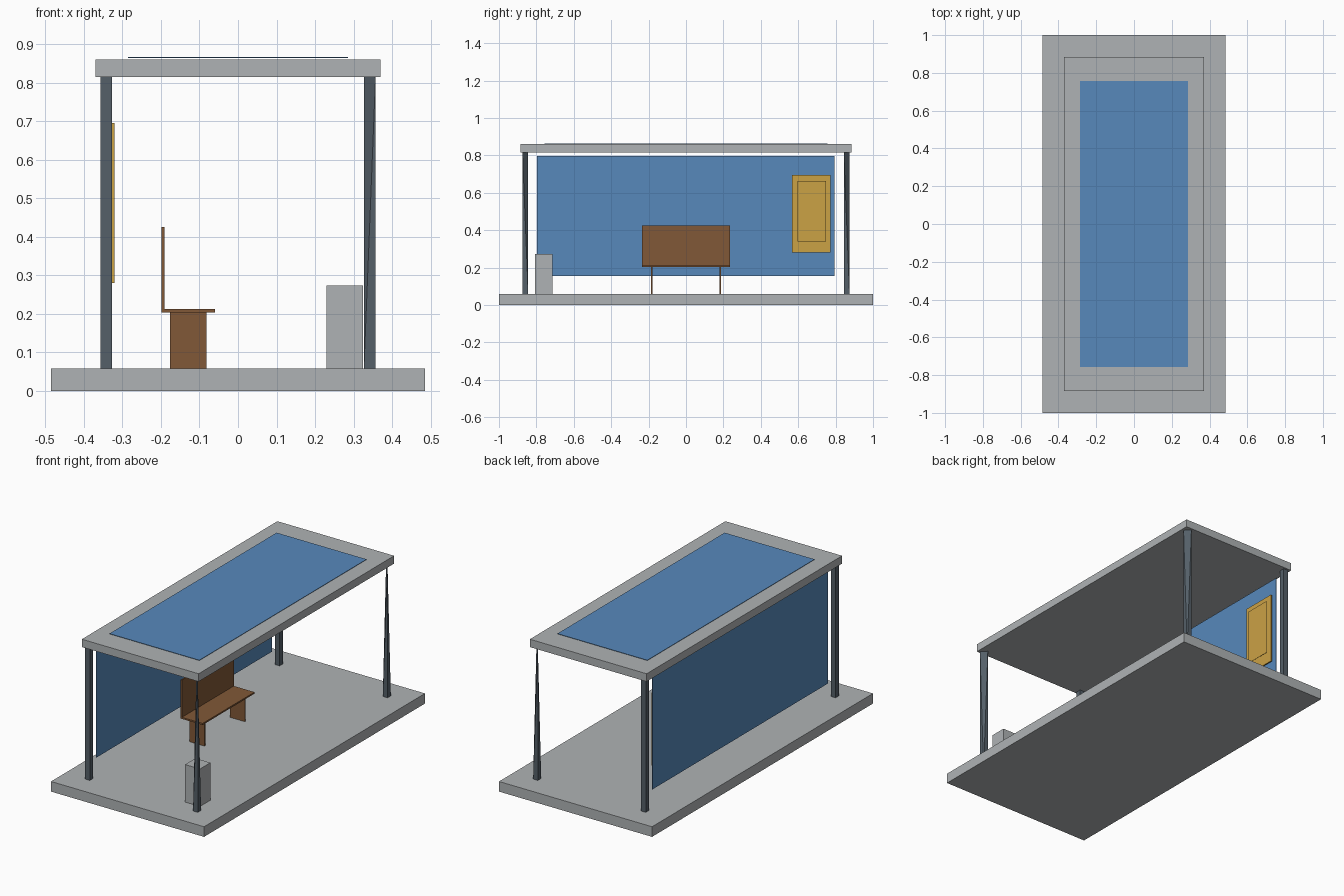
import bpy, bmesh

default = bpy.data.objects.get("Cube")
if default:
    bpy.data.objects.remove(default, do_unlink=True)


def material(name, rgb):
    mat = bpy.data.materials.new(name)
    mat.use_nodes = True
    mat.diffuse_color = (*rgb, 1)
    mat.node_tree.nodes["Principled BSDF"].inputs["Base Color"].default_value = (*rgb, 1)
    return mat


concrete = material("concrete_grey", (0.43, 0.45, 0.46))
glass = material("panel_blue", (0.095, 0.25, 0.50))
wood = material("wood_brown", (0.22, 0.098, 0.038))
gold = material("frame_gold", (0.60, 0.36, 0.06))
steel = material("steel_dark", (0.09, 0.115, 0.14))


def finish(name, bm, mat):
    bmesh.ops.recalc_face_normals(bm, faces=bm.faces)
    mesh = bpy.data.meshes.new(name)
    bm.to_mesh(mesh)
    bm.free()
    mesh.materials.append(mat)
    obj = bpy.data.objects.new(name, mesh)
    bpy.context.collection.objects.link(obj)
    return obj


def box(name, xs, ys, zs, mat):
    """Box given by its extent on each axis."""
    bm = bmesh.new()
    bmesh.ops.create_cube(bm, size=1)
    for v in bm.verts:
        v.co = [lo + (c + 0.5) * (hi - lo) for c, (lo, hi) in zip(v.co, (xs, ys, zs))]
    return finish(name, bm, mat)


def tapered_post(name, x, y, half, z0, z1, mat):
    """Square foot narrowing to a diagonal ridge."""
    bm = bmesh.new()
    for sx in (-1, 1):
        for sy in (-1, 1):
            bm.verts.new((x + sx * half, y + sy * half, z0))
        bm.verts.new((x + sx * half, y - sx * half, z1))
    bmesh.ops.convex_hull(bm, input=bm.verts)
    return finish(name, bm, mat)


floor_z, ceiling_z = 0.058, 0.815

# Floor and roof slabs, with the roof panel
box("floor_slab", (-0.485, 0.485), (-1, 1), (0, floor_z), concrete)
box("roof_slab", (-0.37, 0.37), (-0.885, 0.885), (ceiling_z, 0.86), concrete)
box("roof_panel", (-0.285, 0.285), (-0.757, 0.757), (0.864, 0.866), glass)

# Corner posts: square by the wall, tapered on the open side
px, py, half = 0.342, 0.859, 0.015
for side, s in (("front", -1), ("back", 1)):
    box(f"{side}_wall_post", (-px - half, -px + half),
        (s * py - half, s * py + half), (floor_z, ceiling_z), steel)
    tapered_post(f"{side}_open_post", px, s * py, half, floor_z, ceiling_z, steel)

# Side wall with framed board
box("wall_panel", (-0.343, -0.341), (-0.797, 0.793), (0.155, 0.797), glass)
box("board_frame", (-0.328, -0.321), (0.567, 0.773), (0.28, 0.695), gold)
box("board_sheet", (-0.312, -0.311), (0.595, 0.748), (0.34, 0.662), gold)

# Bench
box("bench_seat", (-0.198, -0.06), (-0.235, 0.235), (0.203, 0.212), wood)
box("bench_back", (-0.199, -0.191), (-0.235, 0.235), (0.203, 0.425), wood)
for side, s in (("front", -1), ("back", 1)):
    box(f"{side}_bench_leg", (-0.176, -0.082),
        (s * 0.183 - 0.004, s * 0.183 + 0.004), (floor_z, 0.204), wood)

# Litter bin
box("litter_bin", (0.23, 0.325), (-0.808, -0.714), (floor_z, 0.273), concrete)
